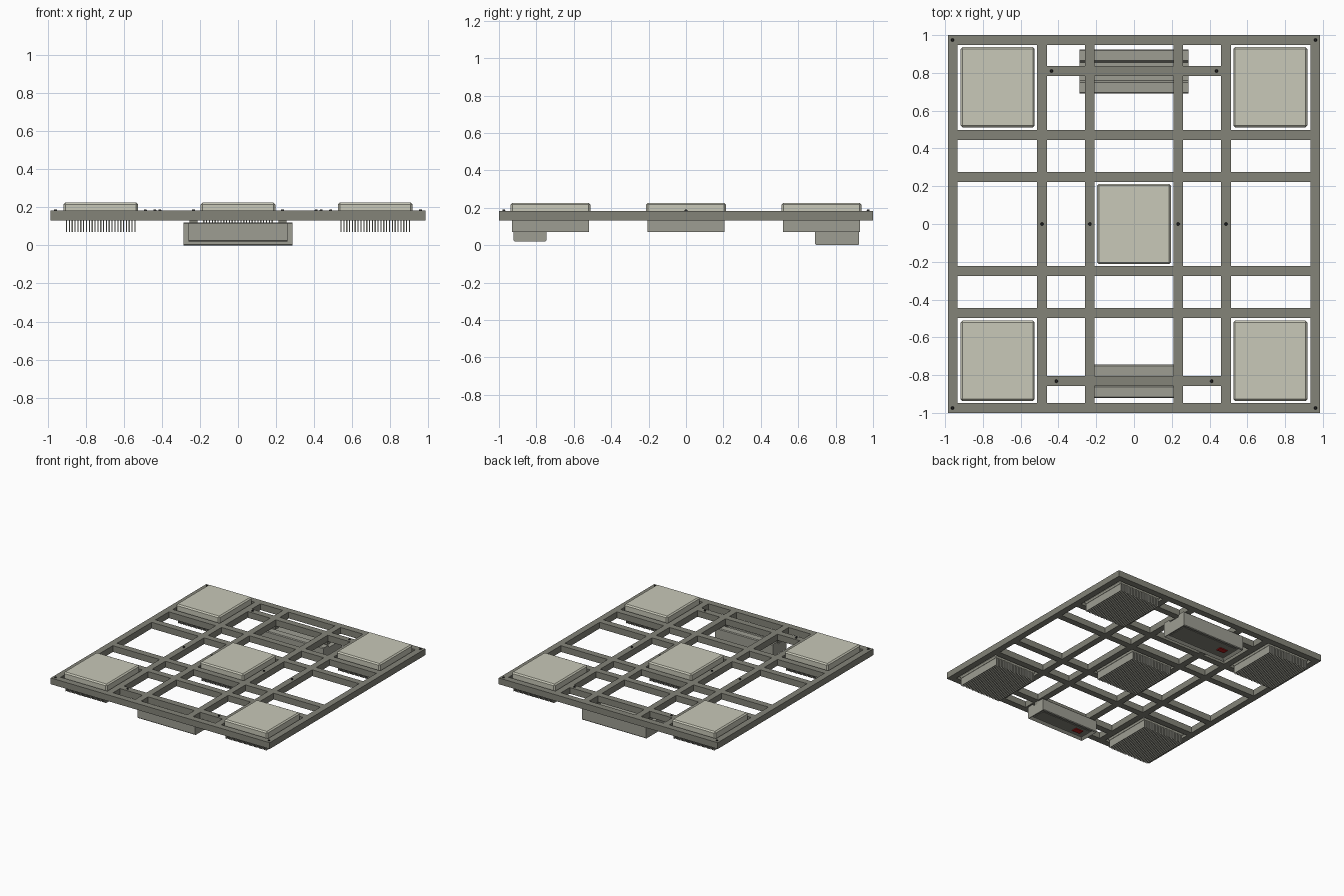
import bpy, bmesh

if "Cube" in bpy.data.objects:
    bpy.data.objects.remove(bpy.data.objects["Cube"])

def mat(name, r, g, b):
    m = bpy.data.materials.new(name)
    m.diffuse_color = (r, g, b, 1)
    m.use_nodes = True
    m.node_tree.nodes["Principled BSDF"].inputs["Base Color"].default_value = m.diffuse_color
    return m

FRAME = mat("frame_grey", 0.23, 0.23, 0.19)
PAD = mat("pad_cream", 0.58, 0.58, 0.48)
FIN = mat("fin_grey", 0.34, 0.34, 0.29)
DARK = mat("dark", 0.02, 0.02, 0.02)
RED = mat("red", 0.45, 0.01, 0.01)

def finish(bm, name, material):
    bmesh.ops.recalc_face_normals(bm, faces=bm.faces)
    me = bpy.data.meshes.new(name)
    bm.to_mesh(me)
    bm.free()
    ob = bpy.data.objects.new(name, me)
    me.materials.append(material)
    bpy.context.collection.objects.link(ob)
    return ob

def add_box(bm, x0, x1, y0, y1, z0, z1):
    r = bmesh.ops.create_cube(bm, size=1)
    for v in r["verts"]:
        v.co = ((x0 + x1) / 2 + v.co.x * (x1 - x0),
                (y0 + y1) / 2 + v.co.y * (y1 - y0),
                (z0 + z1) / 2 + v.co.z * (z1 - z0))

def box(name, material, *dims):
    bm = bmesh.new()
    add_box(bm, *dims)
    return finish(bm, name, material)

# Lattice frame: bars given as centre lines, merged into one sheet and extruded
W, ZB, ZT = 0.026, 0.132, 0.183
bars = [(x - W, x + W, -1, 1) for x in (-0.96, -0.487, -0.234, 0.234, 0.487, 0.96)]
bars += [(-0.986, 0.986, y - W, y + W) for y in (-0.974, -0.471, -0.249, 0.249, 0.471, 0.974)]
bars += [(-0.487, 0.487, y - W, y + W) for y in (-0.832, 0.81)]
xs = sorted({round(v, 4) for b in bars for v in b[:2]})
ys = sorted({round(v, 4) for b in bars for v in b[2:]})
bm = bmesh.new()
for xa, xb in zip(xs, xs[1:]):
    for ya, yb in zip(ys, ys[1:]):
        cx, cy = (xa + xb) / 2, (ya + yb) / 2
        if any(b[0] < cx < b[1] and b[2] < cy < b[3] for b in bars):
            bm.faces.new([bm.verts.new((x, y, ZB)) for x, y in
                          ((xa, ya), (xb, ya), (xb, yb), (xa, yb))])
bmesh.ops.remove_doubles(bm, verts=bm.verts, dist=1e-4)
r = bmesh.ops.extrude_face_region(bm, geom=bm.faces[:], use_keep_orig=True)
for v in r["geom"]:
    if isinstance(v, bmesh.types.BMVert):
        v.co.z = ZT
finish(bm, "lattice_frame", FRAME)

# Five pads with heat-sink fins running front to back
HX, HY, NF = 0.196, 0.213, 25
for i, (cx, cy) in enumerate([(0, 0), (-0.722, 0.724), (0.722, 0.724),
                              (-0.722, -0.724), (0.722, -0.724)]):
    pad = box(f"pad_{i}", PAD, cx - HX, cx + HX, cy - HY, cy + HY, ZB, 0.226)
    bev = pad.modifiers.new("bevel", "BEVEL")
    bev.width, bev.segments = 0.01, 1
    bm = bmesh.new()
    for k in range(NF):
        x = cx - 0.18 + 0.36 * k / (NF - 1)
        add_box(bm, x - 0.003, x + 0.003, cy - 0.205, cy + 0.205, 0.07, ZB + 0.005)
    finish(bm, f"fins_{i}", FIN)

# Two hanging housings: recessed underside, chamfered body, hanger posts, red switch
def housing(name, hx, y0, y1, z0, bar_y, switch_x):
    zt = 0.121
    bm = bmesh.new()
    c = 0.006
    prof = [(y0 + c, z0), (y0, z0 + c), (y0, zt - c), (y0 + c, zt), (y0 + 0.06, zt),
            (y0 + 0.07, zt - 0.02), (y1 - 0.07, zt - 0.02), (y1 - 0.06, zt),
            (y1 - c, zt), (y1, zt - c), (y1, z0 + c), (y1 - c, z0)]
    f = bm.faces.new([bm.verts.new((-hx, y, z)) for y, z in prof])
    r = bmesh.ops.extrude_face_region(bm, geom=[f], use_keep_orig=True)
    for v in r["geom"]:
        if isinstance(v, bmesh.types.BMVert):
            v.co.x = hx
    bmesh.ops.recalc_face_normals(bm, faces=bm.faces)
    bottom = [f for f in bm.faces if f.normal.z < -0.9]
    bmesh.ops.inset_region(bm, faces=bottom, thickness=0.03)
    for v in {v for f in bottom for v in f.verts}:
        v.co.z += 0.016
    finish(bm, name, FIN)
    cy = (y0 + y1) / 2
    box(name + "_recess_panel", FRAME, -hx + 0.032, hx - 0.032, y0 + 0.04, y1 - 0.04,
        z0 + 0.013, z0 + 0.02)
    box(name + "_switch", RED, switch_x - 0.035, switch_x + 0.035, cy - 0.022, cy + 0.022,
        z0 + 0.007, z0 + 0.015)
    for side, s in (("left", -1), ("right", 1)):
        box(f"{name}_{side}_post", FRAME, s * 0.234 - 0.02, s * 0.234 + 0.02,
            bar_y - 0.02, bar_y + 0.02, zt - 0.025, ZB + 0.004)

housing("back_housing", 0.288, 0.69, 0.925, 0.0, 0.81, -0.18)
housing("front_housing", 0.26, -0.922, -0.745, 0.02, -0.832, -0.15)

# Screw heads
spots = [(0.96, 0.974), (0.96, -0.974), (0.437, 0.81), (0.411, -0.832), (0.487, 0), (0.234, 0)]
bm = bmesh.new()
for x, y in spots:
    for s in (-1, 1):
        r = bmesh.ops.create_cone(bm, cap_ends=True, segments=12, radius1=0.009,
                                  radius2=0.006, depth=0.008)
        bmesh.ops.translate(bm, verts=r["verts"], vec=(s * x, y, ZT + 0.003))
finish(bm, "screw_heads", DARK)
